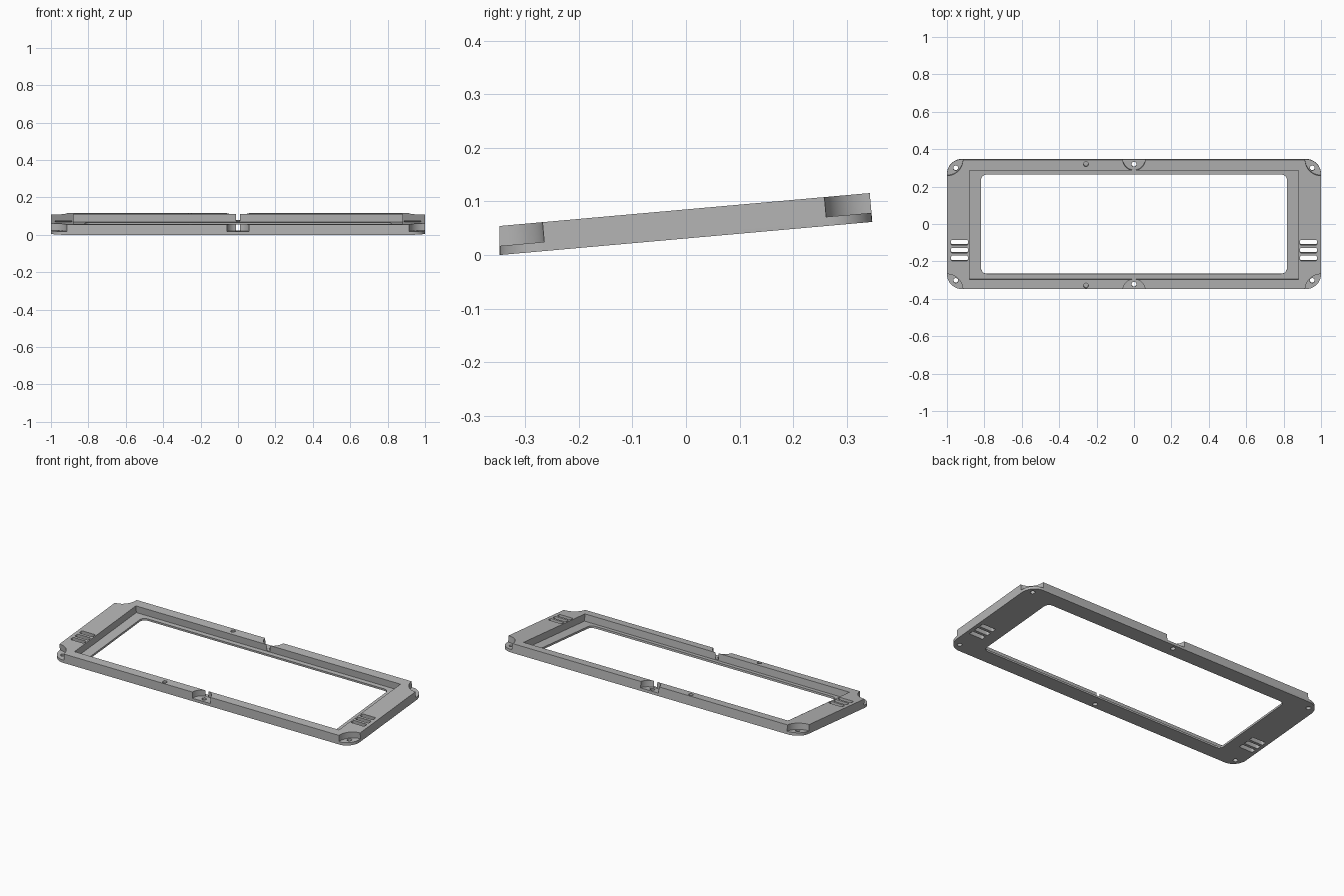
import bpy, bmesh, math
from mathutils import Matrix, Vector

cube = bpy.data.objects.get("Cube")
if cube:
    bpy.data.objects.remove(cube, do_unlink=True)

HALF_X, HALF_Y, THICK = 1.0, 0.349, 0.054
FLOOR, LEDGE = 0.017, 0.012
TILT = math.radians(5.08)
PLACE = Matrix.Translation((0, 0, 0.031)) @ Matrix.Rotation(TILT, 4, 'X')

grey = bpy.data.materials.new("light grey plastic")
grey.use_nodes = True
colour = (0.46, 0.46, 0.46, 1)
grey.diffuse_color = colour
grey.node_tree.nodes["Principled BSDF"].inputs["Base Color"].default_value = colour


def rounded_rect(cx, cy, hx, hy, r, steps=10):
    """Outline of a rectangle with rounded corners."""
    pts = []
    for k, (sx, sy) in enumerate([(1, 1), (-1, 1), (-1, -1), (1, -1)]):
        for i in range(steps + 1):
            a = math.pi / 2 * (k + i / steps)
            pts.append((cx + sx * (hx - r) + r * math.cos(a),
                        cy + sy * (hy - r) + r * math.sin(a)))
    return pts


def rect(cx, cy, hx, hy):
    return [(cx + sx * hx, cy + sy * hy) for sx, sy in [(1, 1), (-1, 1), (-1, -1), (1, -1)]]


def circle(cx, cy, r, n=32):
    return [(cx + r * math.cos(math.tau * i / n), cy + r * math.sin(math.tau * i / n))
            for i in range(n)]


def prism(name, outline, low, high):
    """Extrude an outline upward and lay it on the tilted plane."""
    bm = bmesh.new()
    base = bm.faces.new([bm.verts.new((x, y, low)) for x, y in outline])
    ext = bmesh.ops.extrude_face_region(bm, geom=[base])
    for v in ext["geom"]:
        if isinstance(v, bmesh.types.BMVert):
            v.co.z = high
    bmesh.ops.recalc_face_normals(bm, faces=bm.faces)
    me = bpy.data.meshes.new(name)
    bm.to_mesh(me)
    bm.free()
    me.materials.append(grey)
    ob = bpy.data.objects.new(name, me)
    bpy.context.collection.objects.link(ob)
    ob.matrix_world = PLACE
    return ob


# Frame slab, its front wall upright in spite of the tilt
frame = prism("bezel_frame", rounded_rect(0, 0, HALF_X, HALF_Y, 0.08), 0, THICK)
for v in frame.data.vertices:
    if v.co.y < -0.2:
        v.co.y += v.co.z * math.tan(TILT)

TOP, UNDER = THICK + 0.05, -0.05
cuts = []


def cut(name, outline, low):
    cuts.append(prism(name + "_cutter", outline, low, TOP))


# Panel recess and the window through it
cut("panel_recess", rect(0, 0, 0.88, 0.293), LEDGE)
cut("window", rounded_rect(0, 0, 0.818, 0.266, 0.03), UNDER)

for sy in (-1, 1):
    # Middle screw pocket, screw hole, cable slit and blind pin hole
    cut("middle_pocket", circle(0, sy * 0.352, 0.06, 48), FLOOR)
    cut("middle_hole", circle(0, sy * 0.322, 0.013), UNDER)
    cut("middle_slit", rect(0, sy * 0.305, 0.006, 0.03), FLOOR)
    cut("pin_hole", circle(-0.257, sy * 0.326, 0.013), FLOOR)
    # Corner screw pockets and holes
    for sx in (-1, 1):
        cut("corner_pocket", circle(sx, sy * HALF_Y, 0.085, 64), FLOOR)
        cut("corner_hole", circle(sx * 0.953, sy * 0.302, 0.013), UNDER)

# Three vent slots on each side
for sx in (-1, 1):
    for i in range(3):
        cut("vent_slot", rounded_rect(sx * 0.933, -0.095 - 0.042 * i, 0.045, 0.0135, 0.006, 4), UNDER)

# Carve the frame, then drop the cutters
for c in cuts:
    m = frame.modifiers.new(c.name, 'BOOLEAN')
    m.operation, m.solver, m.object = 'DIFFERENCE', 'EXACT', c
    c.hide_render = True
bpy.context.view_layer.update()
carved = bpy.data.meshes.new_from_object(
    frame.evaluated_get(bpy.context.evaluated_depsgraph_get()))
frame.modifiers.clear()
frame.data = carved
for c in cuts:
    bpy.data.objects.remove(c, do_unlink=True)

bpy.ops.object.select_all(action='DESELECT')
frame.select_set(True)
bpy.context.view_layer.objects.active = frame
bpy.ops.object.shade_smooth_by_angle(angle=math.radians(30))
